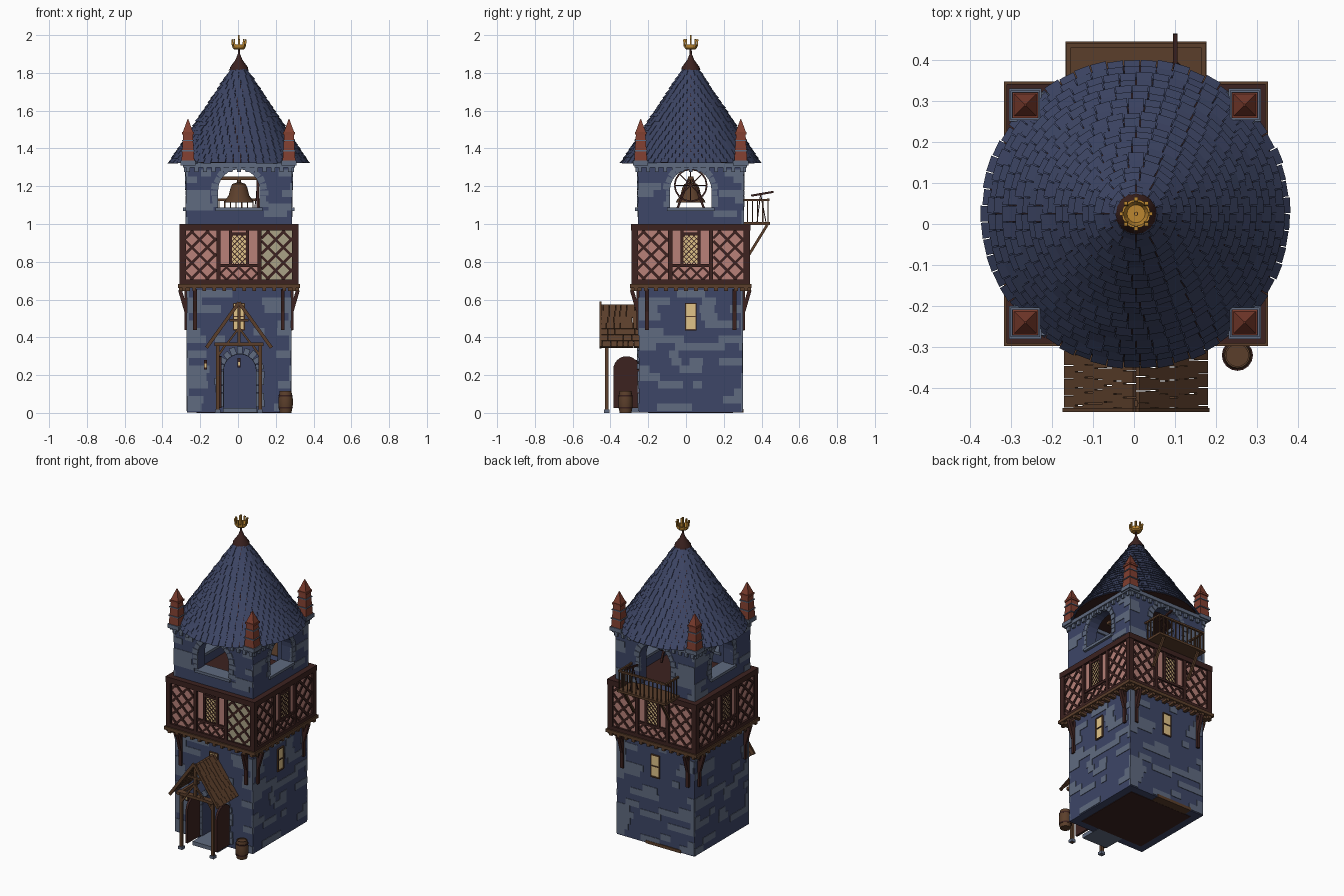
import bpy, bmesh, math, random
from mathutils import Matrix, Vector

random.seed(7)
if "Cube" in bpy.data.objects:
    bpy.data.objects.remove(bpy.data.objects["Cube"])

COLOURS = {
    "blue_stone": (.047, .061, .135), "grey_stone": (.115, .145, .215), "slate": (.045, .058, .125),
    "red_brick": (.22, .05, .03), "pink_plaster": (.48, .22, .19), "cream_plaster": (.4, .36, .24),
    "dark_timber": (.045, .016, .014), "brown_wood": (.105, .049, .024),
    "window_glow": (.75, .55, .25), "gold": (.5, .24, .03)}
MATS = {}
for name, rgb in COLOURS.items():
    m = MATS[name] = bpy.data.materials.new(name)
    m.use_nodes = True
    m.diffuse_color = (*rgb, 1)
    m.node_tree.nodes["Principled BSDF"].inputs["Base Color"].default_value = (*rgb, 1)

CX, CY = .005, .025
CENTRE = Matrix.Translation((CX, CY, 0))


def side(k):
    """Frame of a wall: 0 front, 1 +x, 2 back, 3 -x."""
    return CENTRE @ Matrix.Rotation(k * math.pi / 2, 4, 'Z')


class Part:
    """Collects pieces into one object. Local axes: u along wall, d outward, z up."""
    def __init__(self, name, frame=CENTRE):
        self.name, self.frame, self.bm, self.used = name, frame, bmesh.new(), []

    def faces(self, pts, faces, mat):
        if mat not in self.used:
            self.used.append(mat)
        vs = [self.bm.verts.new(self.frame @ Vector(p)) for p in pts]
        for f in faces:
            self.bm.faces.new([vs[i] for i in f]).material_index = self.used.index(mat)

    def prism(self, bottom, top, mat):
        n = len(bottom)
        quads = [(i, (i + 1) % n, n + (i + 1) % n, n + i) for i in range(n)]
        self.faces(list(bottom) + list(top), quads + [tuple(range(n)), tuple(range(n, 2 * n))], mat)

    def box(self, u0, u1, d0, d1, z0, z1, mat):
        ring = [(u0, -d0), (u1, -d0), (u1, -d1), (u0, -d1)]
        self.prism([(*p, z0) for p in ring], [(*p, z1) for p in ring], mat)

    def strut(self, p, q, w, mat, t=None):
        """Bar between two (u, d, z) points, w wide and t thick."""
        p, q = (Vector((a[0], -a[1], a[2])) for a in (p, q))
        axis = (q - p).normalized()
        s = axis.cross((0, 1, 0) if abs(axis.y) < .9 else (0, 0, 1)).normalized()
        n = axis.cross(s) * (t or w) / 2
        s *= w / 2
        ring = [s + n, s - n, -s - n, n - s]
        self.prism([p + r for r in ring], [q + r for r in ring], mat)

    def arch(self, u, half, z0, spring, d0, d1, mat):
        pts = [(u - half, z0), (u + half, z0)]
        pts += [(u + half * math.cos(a * math.pi / 12), spring + half * math.sin(a * math.pi / 12))
                for a in range(13)]
        self.prism([(x, -d0, z) for x, z in pts], [(x, -d1, z) for x, z in pts], mat)

    def lathe(self, profile, n, mat, x=0, y=0):
        pts = [(x + r * math.cos(i * math.tau / n), y + r * math.sin(i * math.tau / n), z)
               for r, z in profile for i in range(n)]
        quads = [(j * n + i, j * n + (i + 1) % n, (j + 1) * n + (i + 1) % n, (j + 1) * n + i)
                 for j in range(len(profile) - 1) for i in range(n)]
        last = len(pts) - n
        self.faces(pts, quads + [tuple(range(n)), tuple(range(last, last + n))], mat)

    def lattice(self, u0, u1, z0, z1, step, d, w, mat):
        """Crossing diagonal bars clipped to a panel."""
        h = z1 - z0
        for i in range(int((u1 - u0 + h) / step) + 1):
            c = u0 - h + (i + .5) * step
            a, b = max(0, u0 - c), min(h, u1 - c)
            if b - a > .01:
                self.strut((c + a, d, z0 + a), (c + b, d, z0 + b), w, mat, .008)
                self.strut((c + a, d, z1 - a), (c + b, d, z1 - b), w, mat, .008)

    def voussoirs(self, u, half, spring, width, d, count):
        for i in range(count):
            a = math.pi * (i + .5) / count
            c, s = math.cos(a), math.sin(a)
            r = half + width * random.uniform(.8, 1.1)
            self.strut((u + half * c, d, spring + half * s), (u + r * c, d, spring + r * s),
                       math.pi * half / count, "grey_stone", .02)

    def stones(self, half, z0, z1, course, openings, chance):
        """Random pale blocks and corner quoins, set nearly flush in the wall."""
        for row in range(int((z1 - z0) / course)):
            z, u = z0 + row * course, -half
            while u < half - .01:
                w = min(random.uniform(.04, .15), half - u)
                corner = u == -half or u + w > half - .001
                clear = all(u + w < a or u > b or z + course < lo or z > hi for a, b, lo, hi in openings)
                if clear and random.random() < (chance + .2 if corner else chance):
                    self.box(u, u + w, half - .01, half + .003, z, z + course, "grey_stone")
                u += w

    def finish(self, smooth=False):
        bmesh.ops.recalc_face_normals(self.bm, faces=self.bm.faces)
        mesh = bpy.data.meshes.new(self.name)
        self.bm.to_mesh(mesh)
        for m in self.used:
            mesh.materials.append(MATS[m])
        ob = bpy.data.objects.new(self.name, mesh)
        bpy.context.collection.objects.link(ob)
        bpy.context.view_layer.objects.active = ob
        if smooth:
            bpy.ops.object.select_all(action='DESELECT')
            ob.select_set(True)
            bpy.ops.object.shade_smooth_by_angle()
        return ob


def cut(ob, cutter):
    """Subtract a cutter, then discard it."""
    mod = ob.modifiers.new("opening", 'BOOLEAN')
    mod.object, mod.operation, mod.solver = cutter, 'DIFFERENCE', 'EXACT'
    bpy.context.view_layer.objects.active = ob
    bpy.ops.object.modifier_apply(modifier=mod.name)
    bpy.data.objects.remove(cutter)


# Lower tower with door recess
p = Part("lower_tower"); p.box(-.275, .275, -.275, .275, .003, .67, "blue_stone")
tower = p.finish()
c = Part("door_cutter"); c.arch(.005, .085, .025, .225, .18, .3, "blue_stone")
cut(tower, c.finish())
p = Part("tower_floor"); p.box(-.225, .225, -.225, .225, 0, .02, "dark_timber"); p.finish()
p = Part("back_threshold", side(2)); p.box(-.07, .18, .2, .28, .001, .02, "brown_wood"); p.finish()

# Belfry: hollow walls with an arch on every side
p = Part("belfry"); p.box(-.28, .28, -.28, .28, .99, 1.31, "blue_stone")
belfry = p.finish()
c = Part("hollow_cutter"); c.box(-.21, .21, -.21, .21, 1.005, 1.4, "blue_stone"); cut(belfry, c.finish())
for k in range(4):
    c = Part("arch_cutter", side(k))
    c.arch(0, .11, 1.006 if k == 2 else 1.085, 1.18, .15, .4, "blue_stone")
    cut(belfry, c.finish())
p = Part("belfry_floor"); p.box(-.209, .209, -.209, .209, 1.003, 1.012, "dark_timber"); p.finish()

for k in range(4):
    # Wall stonework
    p = Part(f"stonework_{k}", side(k))
    gap = [(-.13, .14, 0, .36)] if k == 0 else []
    p.stones(.275, .01, .65, .04, gap + [(-.04, .04, .42, .6)], .27)
    p.stones(.28, 1.0, 1.29, .036, [(-.12, .12, 1.0, 1.3)], .3)
    p.voussoirs(0, .11, 1.18, .035, .275, 11)
    for s in (-1, 1):
        for i in range(3):
            p.box(s * .11, s * random.uniform(.13, .16), .26, .284, 1.09 + i * .03, 1.118 + i * .03, "grey_stone")
    if k != 2:
        p.box(-.125, .125, .2, .295, 1.07, 1.087, "grey_stone")
    # Cornice and its small corbels
    p.box(-.295, .295, .2, .297, 1.3, 1.33, "grey_stone")
    for i in range(13):
        p.box(-.28 + i * .045, -.26 + i * .045, .27, .292, 1.275, 1.3, "grey_stone")
    p.finish()

    # Small tower windows
    if k != 3:
        p = Part(f"tower_window_{k}", side(k))
        p.box(-.025, .025, .27, .279, .445, .58, "window_glow")
        for z in (.44, .51, .58):
            p.box(-.03, .03, .27, .284, z - .003, z + .003, "brown_wood")
        for u in (-.028, .028):
            p.box(u - .003, u + .003, .27, .284, .44, .58, "brown_wood")
        p.finish()

    # Timber-framed storey
    p = Part(f"timber_frame_{k}", side(k))
    T = "dark_timber"
    p.box(-.315, .315, .28, .316, .965, 1.0, T)
    p.box(-.313, .313, .28, .314, .68, .705, T)
    p.box(-.105, .105, .29, .311, .772, .787, T)
    for u, w in ((-.298, .03), (.298, .03), (-.108, .022), (.108, .022)):
        p.box(u - w / 2, u + w / 2, .28, .314, .68, .98, T)
    for u0, u1 in ((-.283, -.119), (.119, .283)):
        p.lattice(u0, u1, .705, .965, .082, .302, .014, T)
    p.lattice(-.097, .097, .705, .772, .065, .302, .012, T)
    # Leaded window
    p.box(-.04, .04, .29, .305, .79, .945, "window_glow")
    p.lattice(-.04, .04, .79, .945, .027, .305, .004, T)
    for u in (-.045, .045):
        p.box(u - .008, u + .008, .29, .312, .787, .965, T)
    p.box(-.05, .05, .29, .312, .94, .955, T)
    # Jetty beam, joist ends and corner brackets
    W = "brown_wood"
    p.box(-.322, .322, .26, .322, .662, .682, W)
    for i in range(12):
        p.box(-.3 + i * .053, -.28 + i * .053, .26, .318, .645, .664, W)
    for u in (-.232, .232):
        p.box(u - .01, u + .01, .27, .288, .44, .65, T)
        p.strut((u, .28, .54), (u, .312, .65), .02, T)
    p.finish()

p = Part("plaster_walls"); p.box(-.3, .3, -.3, .3, .66, .995, "pink_plaster"); p.finish()
p = Part("cream_panel", side(0)); p.box(.119, .283, .295, .302, .705, .965, "cream_plaster"); p.finish()

# Conical roof with overlapping slates
p = Part("roof_core"); p.lathe([(.362, 1.322), (.36, 1.33), (.012, 1.86)], 48, "dark_timber"); p.finish()
p = Part("roof_slates")
ROWS, Z0, DZ = 22, 1.325, .0245


def slate_point(a, z, out):
    r = .367 * (1 - (z - Z0) / .555) + out
    return (r * math.cos(a), r * math.sin(a), z)


for row in range(ROWS):
    z = Z0 + row * DZ
    n = max(10, int(math.tau * .367 * (1 - row / (ROWS + 1)) / .04))
    for i in range(n):
        a, b = ((i + row % 2 / 2 + e) * math.tau / n for e in (.03, .97))
        lo, out = z - random.uniform(0, .004), random.uniform(.006, .012)
        p.prism([slate_point(a, lo, -.004), slate_point(b, lo, -.004), slate_point(b, lo, out), slate_point(a, lo, out)],
                [slate_point(t, z + DZ * 1.25, o) for t, o in ((a, -.004), (b, -.004), (b, .002), (a, .002))], "slate")
p.finish()

# Finial and crown
p = Part("finial")
p.lathe([(.05, 1.815), (.047, 1.83), (.018, 1.87), (.006, 1.9), (.005, 1.93)], 16, "dark_timber")
p.finish(True)
p = Part("crown")
p.lathe([(.026, 1.925), (.033, 1.932), (.035, 1.95), (.03, 1.95), (.022, 1.93)], 16, "gold")
p.strut((0, 0, 1.92), (0, 0, 2), .008, "gold")
for i in range(8):
    c, s = math.cos(i * math.pi / 4), math.sin(i * math.pi / 4)
    p.strut((.033 * c, .033 * s, 1.94), (.036 * c, .036 * s, 1.978), .009, "gold")
p.finish()

# Corner pinnacles
p = Part("corner_pinnacles")
for x in (-.27, .265):
    for y in (-.265, .265):
        def tier(h, z0, z1, mat, top=None):
            square = ((-1, -1), (1, -1), (1, 1), (-1, 1))
            p.prism([(x + a * h, y + b * h, z0) for a, b in square],
                    [(x + a * (top or h), y + b * (top or h), z1) for a, b in square], mat)
        tier(.04, 1.31, 1.335, "grey_stone")
        tier(.034, 1.335, 1.48, "red_brick", .025)
        for h, z in ((.036, 1.385), (.032, 1.44)):
            tier(h, z, z + .006, "grey_stone")
        tier(.031, 1.475, 1.487, "red_brick")
        tier(.027, 1.487, 1.555, "red_brick", .002)
p.finish()

# Bell with yoke and wheel
p = Part("bell")
p.lathe([(.078, 1.115), (.074, 1.125), (.055, 1.15), (.045, 1.19), (.035, 1.212), (.01, 1.22), (.01, 1.24)], 24, "brown_wood")
p.finish(True)
p = Part("bell_frame")
p.box(-.21, .21, -.015, .015, 1.232, 1.252, "brown_wood")
for s in (-1, 1):
    p.strut((.1, s * .075, 1.07), (.1, s * .01, 1.24), .012, "dark_timber")
for i in range(16):
    a, b = (math.tau * j / 16 for j in (i, i + 1))
    rim = [(.12, .085 * math.cos(t), 1.205 + .085 * math.sin(t)) for t in (a, b)]
    p.strut(*rim, .009, "dark_timber")
    if i % 2 == 0:
        p.strut((.12, 0, 1.205), rim[0], .005, "dark_timber")
p.finish()

# Balcony with railing, braces and telescope
p = Part("balcony", side(2))
p.box(-.172, .172, .27, .42, .995, 1.01, "brown_wood")
posts = [(-.165 + i * .03, .41) for i in range(12)] + [(s * .165, .3 + i * .027) for s in (-1, 1) for i in range(4)]
for u, d in posts:
    p.strut((u, d, 1.0), (u, d, 1.128), .006, "brown_wood")
p.box(-.17, .17, .404, .416, 1.122, 1.134, "brown_wood")
for s in (-1, 1):
    p.strut((s * .165, .28, 1.128), (s * .165, .41, 1.128), .011, "brown_wood")
    p.strut((s * .13, .31, .84), (s * .13, .405, .995), .014, "brown_wood")
p.strut((-.095, .32, 1.15), (-.095, .438, 1.17), .011, "dark_timber")
for u, d in ((-.12, .35), (-.07, .35), (-.095, .4)):
    p.strut((u, d, 1.0), (-.095, .37, 1.16), .005, "dark_timber")
p.finish()

# Porch: posts, truss and shingled gable roof
p = Part("porch_frame", side(0))
W = "brown_wood"
for s in (-1, 1):
    p.box(s * .112 - .009, s * .112 + .009, .436, .454, 0, .37, W)
    p.box(s * .112 - .014, s * .112 + .014, .431, .459, 0, .018, "grey_stone")
    p.box(s * .112 - .009, s * .112 + .009, .27, .475, .355, .373, W)
    p.strut((s * .172, .478, .345), (0, .478, .585), .018, W, .01)
    p.strut((s * .112, .445, .3), (s * .07, .445, .362), .012, W)
    p.strut((s * .06, .47, .37), (0, .47, .45), .011, W)
p.box(-.13, .13, .437, .472, .355, .373, W)
p.box(-.008, .008, .455, .47, .37, .57, W)
p.box(-.05, .05, .46, .472, .485, .497, W)
p.finish()
p = Part("porch_roof", side(0))
for s in (-1, 1):
    for row in range(7):
        u, z = s * (.172 - row * .0235), .348 + row * .0315
        d = .27
        while d < .478:
            e = min(d + random.uniform(.025, .045), .48)
            p.strut((u, (d + e) / 2, z), (u - s * .027, (d + e) / 2, z + .033), .01, W, e - d - .002)
            d = e
p.finish()

# Doorway stones, step, open leaves, lanterns
p = Part("doorway", side(0))
p.voussoirs(.005, .086, .225, .042, .274, 9)
for i in range(5):
    for s in (-1, 1):
        p.box(.005 + s * .086, .005 + s * random.uniform(.11, .135), .26, .283, .03 + i * .039, .067 + i * .039, "grey_stone")
p.box(-.085, .095, .2, .37, .001, .026, "grey_stone")
p.finish()
for s, x in ((-1, -.1), (1, .11)):
    p = Part("door_leaf", CENTRE @ Matrix.Translation((x, -.34, 0)) @ Matrix.Rotation(math.pi / 2, 4, 'Z'))
    p.arch(0, .07, .025, .23, -.007, .007, "dark_timber")
    p.finish()
p = Part("lanterns", side(0))
for u, d in ((-.178, .29), (0, .2)):
    p.box(u - .008, u + .008, d - .02, d + .008, .24 - d * .1 + .02, .29 - d * .1 + .02, "dark_timber")
    p.box(u - .005, u + .005, d, d + .011, .245 - d * .1 + .025, .27 - d * .1 + .02, "window_glow")
p.finish()

# Barrel
p = Part("barrel")
p.lathe([(.031, 0), (.038, .04), (.038, .075), (.031, .115), (.027, .115), (.027, .108)], 16, W, .247, -.345)
for z in (.022, .088):
    p.lathe([(.037, z), (.038, z + .008)], 16, "dark_timber", .247, -.345)
p.finish(True)
